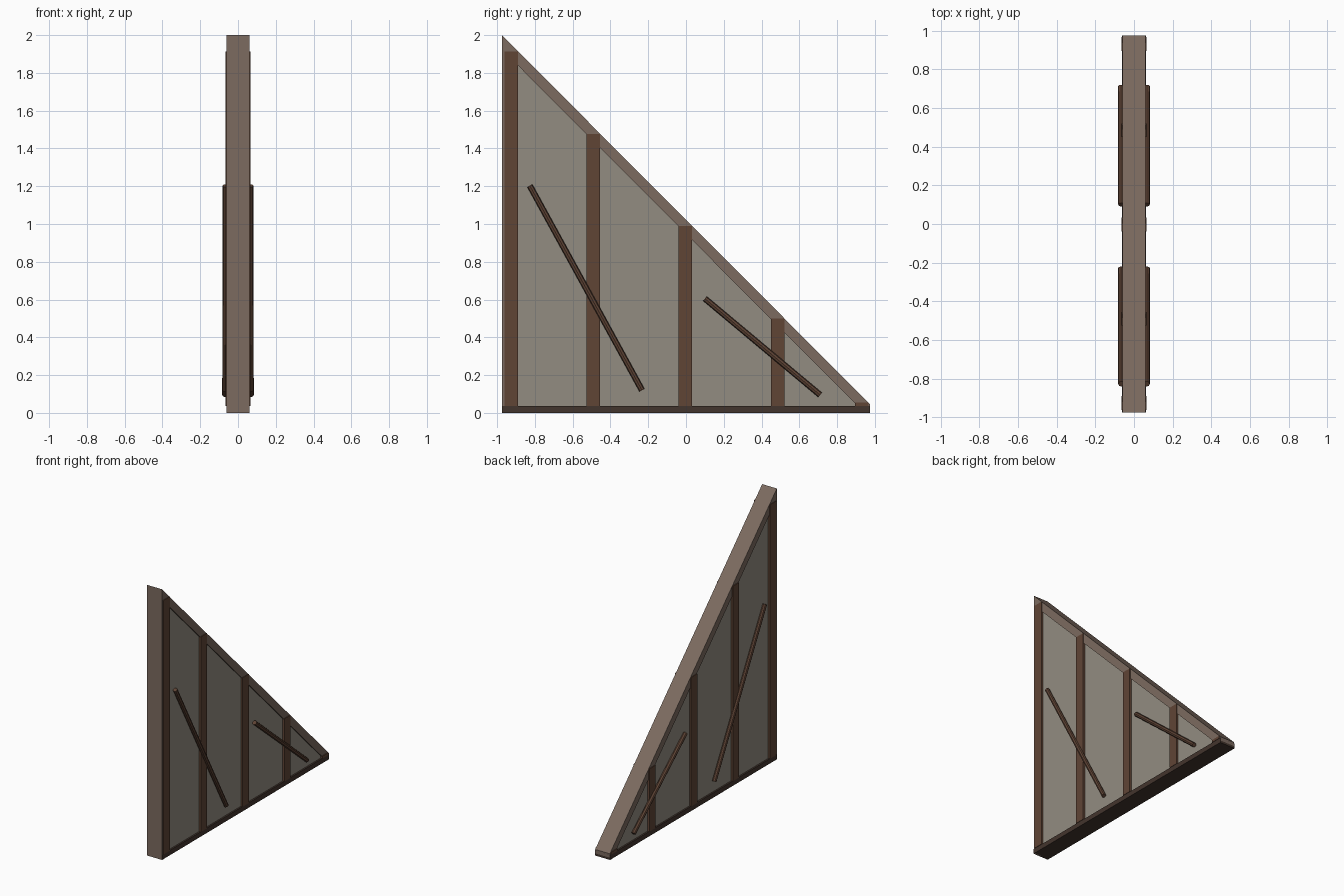
import bpy, bmesh
from mathutils import Vector

if "Cube" in bpy.data.objects:
    bpy.data.objects.remove(bpy.data.objects["Cube"])


def material(name, rgb):
    m = bpy.data.materials.new(name)
    m.diffuse_color = (*rgb, 1)
    m.use_nodes = True
    m.node_tree.nodes["Principled BSDF"].inputs["Base Color"].default_value = m.diffuse_color
    return m


PLASTER = material("plaster", (0.29, 0.265, 0.22))
TRIM = material("grey_brown_wood", (0.20, 0.145, 0.115))
WOOD = material("brown_wood", (0.115, 0.058, 0.036))
DARK = material("dark_wood", (0.055, 0.035, 0.026))


def prism(name, profile, half, mat):
    """Extrude a (y, z) profile symmetrically along x."""
    bm = bmesh.new()
    face = bm.faces.new([bm.verts.new((-half, y, z)) for y, z in profile])
    ext = bmesh.ops.extrude_face_region(bm, geom=[face])
    moved = [v for v in ext["geom"] if isinstance(v, bmesh.types.BMVert)]
    bmesh.ops.translate(bm, verts=moved, vec=(2 * half, 0, 0))
    bmesh.ops.recalc_face_normals(bm, faces=bm.faces[:])
    me = bpy.data.meshes.new(name)
    bm.to_mesh(me)
    bm.free()
    me.materials.append(mat)
    ob = bpy.data.objects.new(name, me)
    bpy.context.collection.objects.link(ob)
    return ob


def rod(name, a, b, radius, mat):
    """Eight-sided rod between two points."""
    a, b = Vector(a), Vector(b)
    bpy.ops.mesh.primitive_cylinder_add(vertices=8, radius=radius, depth=(b - a).length,
                                        location=(a + b) / 2)
    ob = bpy.context.object
    ob.name = name
    ob.rotation_euler = (b - a).to_track_quat('Z', 'Y').to_euler()
    ob.data.materials.append(mat)


E = 0.975      # half length of the wall
TIP = 0.045    # height at the low end


def roof(y):
    return 2 + (TIP - 2) * (y + E) / (2 * E)


# Triangular infill panel
prism("gable_panel", [(-E + .01, .01), (E - .01, .01), (E - .01, roof(E) - .02), (-E + .01, roof(-E) - .04)],
      0.05, PLASTER)

# Sloping rafter, end board and sill
prism("rafter", [(-E, 2), (-E, 2 - .075), (E - .046, .016), (E, .016), (E, TIP)], 0.06, TRIM)
prism("end_board", [(-E, 0), (-E + .015, 0), (-E + .015, 1.95), (-E, 1.95)], 0.06, TRIM)
prism("sill", [(-E + .001, 0), (E, 0), (E, .036), (-E + .001, .036)], 0.062, DARK)

# Vertical posts, cut level where they meet the roof line
for i, y in enumerate((-.925, -.49, -.003, .485, .93)):
    lo, hi = y - .036, y + .036
    top = roof(hi)
    prism(f"post_{i + 1}", [(lo, .036), (hi, .036), (hi, top), (lo, top)], 0.065, WOOD)

# Diagonal braces on both sides
for side, s in (("right", 1), ("left", -1)):
    rod(f"long_brace_{side}", (s * .066, -.827, 1.203), (s * .068, -.233, .12), .0155, WOOD)
    rod(f"short_brace_{side}", (s * .066, .1, .605), (s * .068, .71, .095), .0155, WOOD)
